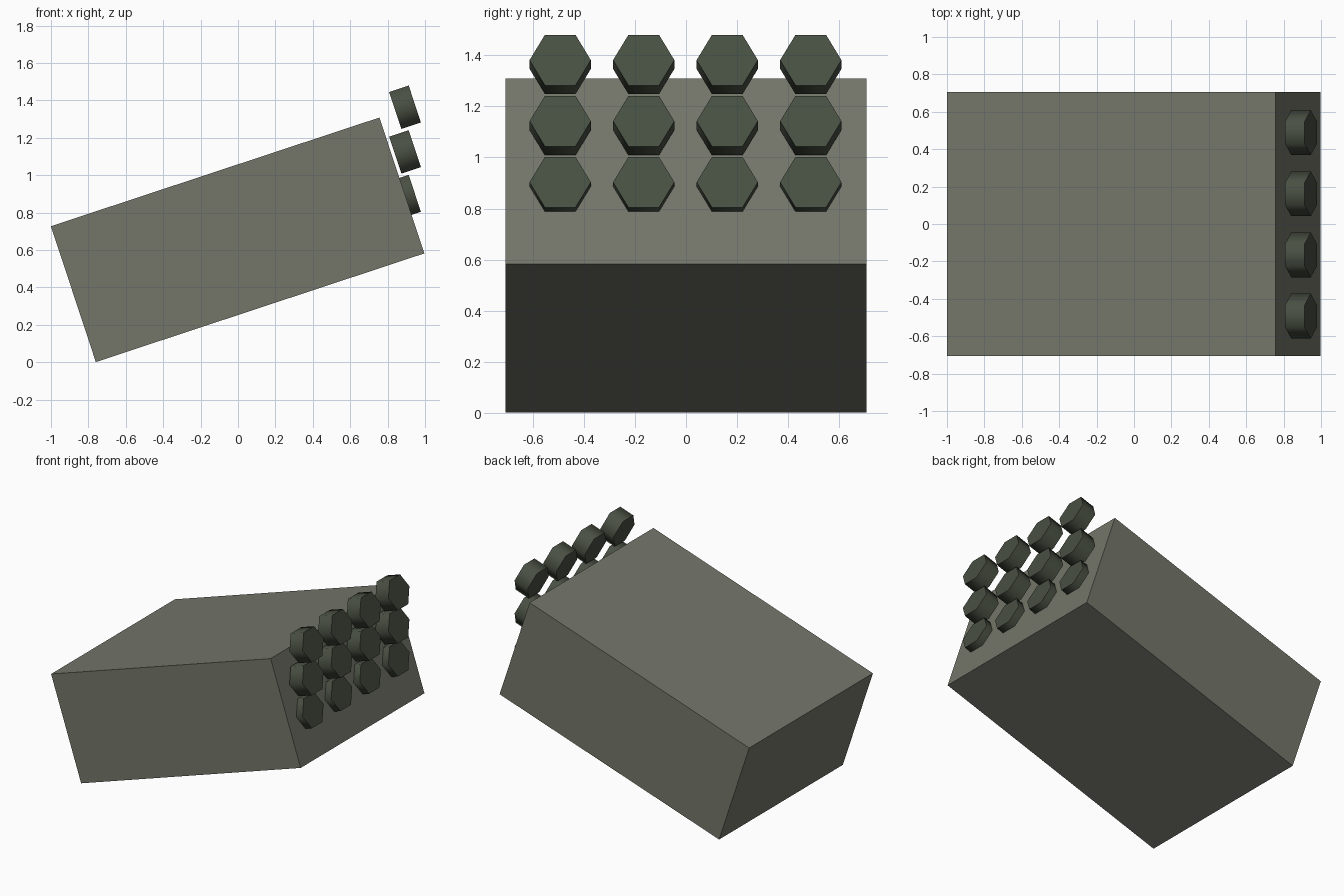
import bpy
import math
from mathutils import Matrix, Vector

TILT = math.radians(-18.3)

cube = bpy.data.objects.get("Cube")
if cube:
    bpy.data.objects.remove(cube, do_unlink=True)


def linear(v):
    v /= 255
    return v / 12.92 if v <= 0.04045 else ((v + 0.055) / 1.055) ** 2.4


def make_material(name, rgb):
    colour = (*[linear(v) for v in rgb], 1)
    mat = bpy.data.materials.new(name)
    mat.use_nodes = True
    mat.diffuse_color = colour
    bsdf = mat.node_tree.nodes["Principled BSDF"]
    bsdf.inputs["Base Color"].default_value = colour
    bsdf.inputs["Roughness"].default_value = 0.8
    return mat


body_grey = make_material("warm grey", (116, 118, 106))
tube_green = make_material("dark olive", (72, 79, 66))

# Tilted box body
bpy.ops.mesh.primitive_cube_add(size=1, location=(-0.002, 0, 0.655), rotation=(0, TILT, 0))
body = bpy.context.object
body.name = "box_body"
body.scale = (1.85, 1.414, 0.765)
body.data.materials.append(body_grey)

# Hexagonal caps in a vertical grid, each facing along the body's long axis
for row in range(3):
    for col in range(4):
        bpy.ops.mesh.primitive_cylinder_add(vertices=6, radius=0.12, depth=0.11)
        cap = bpy.context.object
        cap.name = f"hex_cap_{row + 1}_{col + 1}"
        # Corners point sideways (y), flats point up and down
        cap.data.transform(Matrix.Rotation(math.pi / 2, 4, "Y"))
        cap.rotation_euler = (0, TILT, 0)
        cap.location = Vector((0.893, (col - 1.5) * 0.327 - 0.002, 1.364 - row * 0.239))
        cap.data.materials.append(tube_green)
        bpy.ops.object.shade_smooth_by_angle(angle=math.radians(65))
